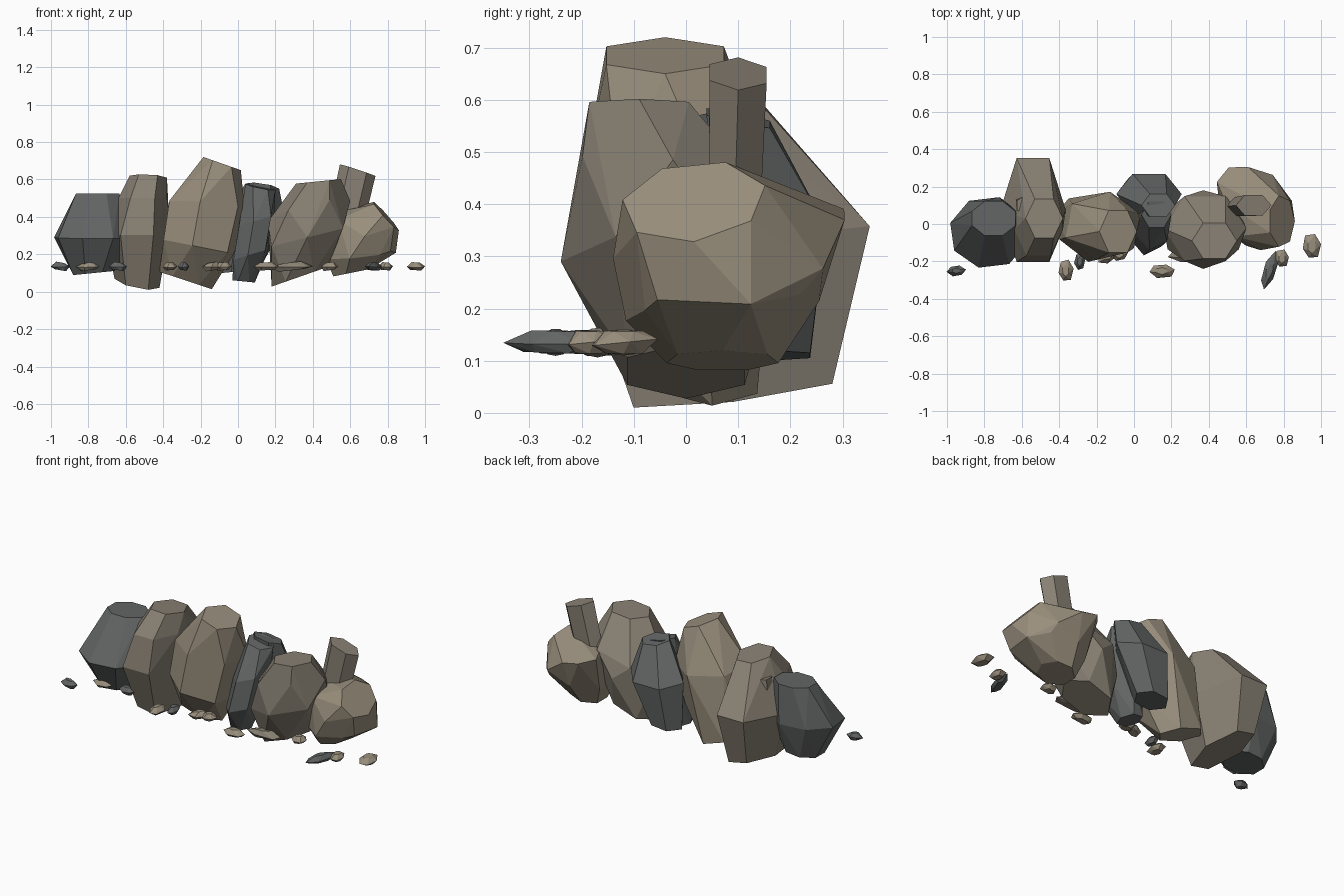
import bpy, bmesh, math, random

random.seed(4)


def material(name, rgb):
    m = bpy.data.materials.new(name)
    m.diffuse_color = (*rgb, 1)
    return m


TAN = material("tan_stone", (0.32, 0.275, 0.205))
BROWN = material("brown_stone", (0.25, 0.22, 0.175))
DARK = material("dark_stone", (0.125, 0.13, 0.13))


def rock(name, mat, sides, rings, jitter=0.0):
    """Faceted stone: convex hull of stacked rings
    (x, y, z, radius x, radius y, start angle, slope along x, slope along y)."""
    bm = bmesh.new()
    for x, y, z, rx, ry, start, sx, sy in rings:
        for i in range(sides):
            a = math.radians(start) + math.tau * i / sides
            k = 1 + random.uniform(-jitter, jitter)
            dx, dy = rx * k * math.cos(a), ry * k * math.sin(a)
            bm.verts.new((x + dx, y + dy, z + sx * dx + sy * dy))
    bmesh.ops.convex_hull(bm, input=bm.verts)
    loose = [v for v in bm.verts if not v.link_faces]
    bmesh.ops.delete(bm, geom=loose, context='VERTS')
    bmesh.ops.dissolve_limit(bm, angle_limit=math.radians(8), verts=bm.verts, edges=bm.edges)
    bmesh.ops.recalc_face_normals(bm, faces=bm.faces)
    mesh = bpy.data.meshes.new(name)
    bm.to_mesh(mesh)
    bm.free()
    mesh.materials.append(mat)
    ob = bpy.data.objects.new(name, mesh)
    bpy.context.collection.objects.link(ob)
    return ob


# Main boulders, left to right
rock("left_boulder", DARK, 8, [
    (-0.75, 0.03, 0.525, 0.125, 0.10, 22, 0, 0),
    (-0.775, -0.045, 0.29, 0.215, 0.195, 30, 0, 0.03),
    (-0.77, -0.02, 0.10, 0.12, 0.11, 22, 0.1, 0)])
rock("left_slab", BROWN, 6, [
    (-0.48, 0.03, 0.615, 0.10, 0.12, 0, -0.05, -0.1),
    (-0.51, -0.03, 0.50, 0.13, 0.16, 0, 0, 0),
    (-0.54, 0.075, 0.33, 0.175, 0.32, 0, 0, 0.1),
    (-0.54, 0.09, 0.045, 0.12, 0.22, 0, -0.2, 0.12)])
rock("centre_boulder", TAN, 6, [
    (-0.085, -0.04, 0.685, 0.10, 0.13, 0, -0.35, 0),
    (-0.165, -0.01, 0.46, 0.215, 0.185, 20, -0.1, -0.1),
    (-0.21, -0.02, 0.24, 0.2, 0.185, 20, -0.2, 0),
    (-0.28, 0.05, 0.06, 0.14, 0.10, 0, -0.33, 0)])
rock("dark_back_stone", DARK, 6, [
    (0.13, 0.10, 0.565, 0.09, 0.07, 0, -0.15, -0.2),
    (0.08, 0.16, 0.38, 0.175, 0.125, 0, 0, -0.2),
    (0.015, 0.16, 0.11, 0.10, 0.09, 0, 0.1, 0)])
rock("dark_front_stone", DARK, 6, [
    (0.12, 0.05, 0.56, 0.08, 0.08, 0, -0.2, 0.1),
    (0.10, -0.01, 0.38, 0.10, 0.13, 20, 0.3, 0),
    (0.07, -0.03, 0.20, 0.10, 0.14, 20, 0.3, 0),
    (0.03, 0.0, 0.055, 0.06, 0.08, 0, -0.1, 0)])
rock("right_boulder", BROWN, 6, [
    (0.43, -0.09, 0.59, 0.12, 0.11, 0, 0.1, 0),
    (0.38, -0.025, 0.43, 0.22, 0.2, 0, 0.25, -0.2),
    (0.37, -0.03, 0.29, 0.22, 0.21, 30, 0.25, 0),
    (0.33, 0.0, 0.08, 0.15, 0.13, 0, 0.35, 0)])
rock("end_boulder", TAN, 7, [
    (0.79, 0.015, 0.405, 0.07, 0.14, 0, -1.1, 0.1),
    (0.56, 0.20, 0.38, 0.12, 0.115, 65, -0.2, 0),
    (0.67, 0.07, 0.31, 0.18, 0.21, 15, -0.6, 0.05),
    (0.64, 0.07, 0.20, 0.19, 0.19, 0, 0.1, 0.1),
    (0.60, 0.07, 0.10, 0.10, 0.11, 0, 0.2, 0)])
rock("upright_shard", BROWN, 6, [
    (0.64, 0.10, 0.65, 0.095, 0.063, 0, -0.33, -0.05),
    (0.56, 0.09, 0.30, 0.09, 0.055, 0, -0.33, 0)])
rock("small_back_chip", BROWN, 5, [
    (-0.605, 0.10, 0.53, 0.025, 0.045, 0, 0, 0),
    (-0.62, 0.11, 0.35, 0.03, 0.04, 0, 0, 0)])

# Flat pebbles along the foot: x, y, length, width, direction, material
PEBBLES = [
    (-0.95, -0.25, 0.05, 0.03, 0, DARK), (-0.80, -0.13, 0.065, 0.05, 0, TAN),
    (-0.64, -0.14, 0.05, 0.03, 0, DARK), (-0.365, -0.25, 0.04, 0.06, 0, TAN),
    (-0.29, -0.20, 0.03, 0.05, 0, DARK), (-0.14, -0.17, 0.06, 0.035, 30, TAN),
    (-0.08, -0.16, 0.05, 0.04, 0, TAN), (0.15, -0.25, 0.072, 0.038, 0, TAN),
    (0.29, -0.17, 0.12, 0.04, 0, BROWN), (0.49, -0.12, 0.05, 0.04, 0, TAN),
    (0.725, -0.25, 0.105, 0.035, 70, DARK), (0.79, -0.185, 0.04, 0.05, 0, TAN),
    (0.95, -0.12, 0.05, 0.07, 0, TAN)]
for i, (x, y, rx, ry, turn, mat) in enumerate(PEBBLES):
    tilt = random.uniform(-0.2, 0.2)
    p = rock(f"pebble_{i + 1}", mat, 6, [
        (0, 0, 0.022, rx * 0.45, ry * 0.5, 30, tilt, 0),
        (0, 0, 0, rx, ry, 10, 0, 0.1),
        (0, 0, -0.02, rx * 0.6, ry * 0.6, 0, tilt, 0)], 0.1)
    p.location = (x, y, 0.135)
    p.rotation_euler.z = math.radians(turn)
